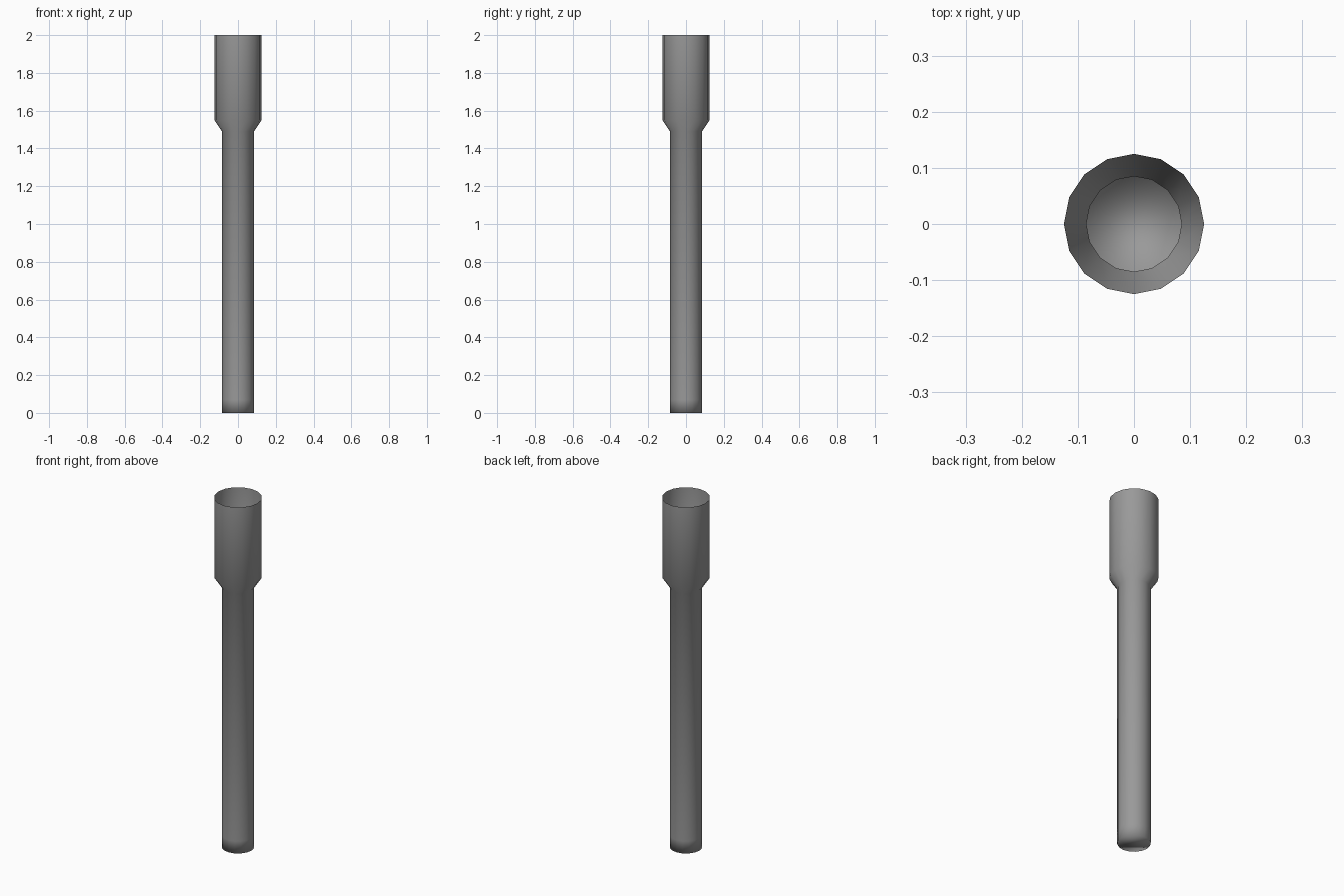
import bpy, bmesh
from math import cos, sin, tau

if "Cube" in bpy.data.objects:
    bpy.data.objects.remove(bpy.data.objects["Cube"])

SIDES = 16
# (radius, height) from the closed foot up to the open mouth
PROFILE = [(0.085, 0.0), (0.085, 0.07), (0.085, 1.49), (0.125, 1.55), (0.125, 2.0)]


def ring(bm, r, z):
    return [bm.verts.new((r * cos(tau * i / SIDES), r * sin(tau * i / SIDES), z))
            for i in range(SIDES)]


bm = bmesh.new()
rings = [ring(bm, r, z) for r, z in PROFILE]

# Single-skin wall with flared socket
for low, high in zip(rings, rings[1:]):
    for i in range(SIDES):
        j = (i + 1) % SIDES
        bm.faces.new((low[i], low[j], high[j], high[i]))

# Closed foot; the top stays open
bm.faces.new(rings[0][::-1])

# Soft shading throughout, running over the foot edge
for f in bm.faces:
    f.smooth = True

mesh = bpy.data.meshes.new("socket_tube")
bm.to_mesh(mesh)
bm.free()
tube = bpy.data.objects.new("socket_tube", mesh)
bpy.context.collection.objects.link(tube)

# Dark grey metal
metal = bpy.data.materials.new("dark_metal")
metal.diffuse_color = (0.32, 0.32, 0.32, 1.0)
metal.use_nodes = True
metal.node_tree.nodes["Principled BSDF"].inputs["Base Color"].default_value = metal.diffuse_color
mesh.materials.append(metal)
